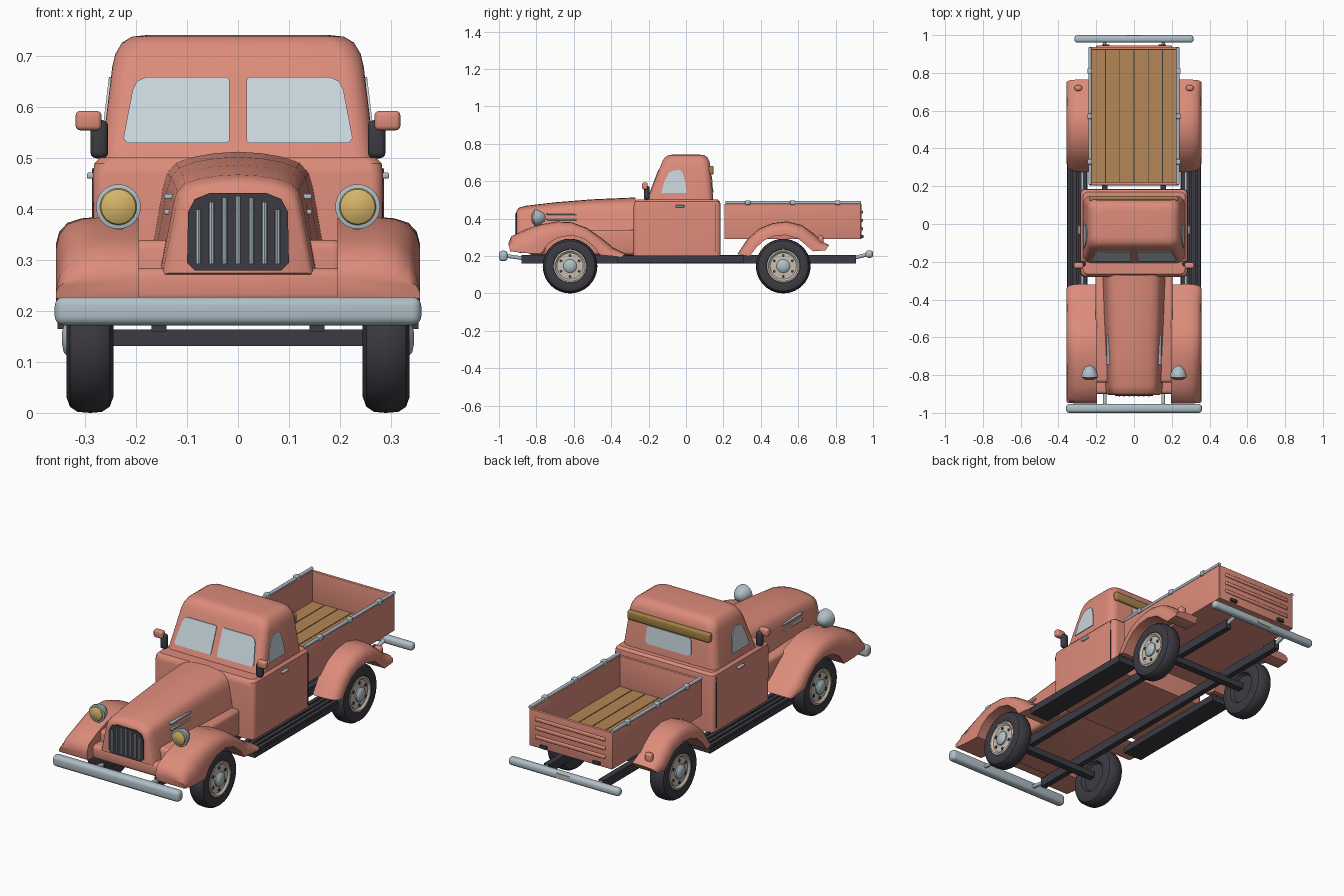
import bpy, bmesh, math
from mathutils import Vector


def material(name, rgb):
    m = bpy.data.materials.new(name)
    m.diffuse_color = (*rgb, 1)
    return m


PINK = material("salmon paint", (0.72, 0.26, 0.195))
DARK = material("charcoal", (0.045, 0.044, 0.055))
STEEL = material("pale steel", (0.43, 0.52, 0.57))
GLASS = material("pale glass", (0.57, 0.66, 0.71))
AMBER = material("amber lens", (0.66, 0.46, 0.14))
WOOD = material("plank wood", (0.46, 0.24, 0.09))
BRASS = material("ochre trim", (0.36, 0.21, 0.06))
CREAM = material("cream wheel", (0.60, 0.53, 0.45))


def finish(name, bm, mat, mirror=False, bevel=0.0, segs=3, angle=35):
    if bevel:
        bmesh.ops.bevel(bm, geom=bm.edges[:], offset=bevel, segments=segs,
                        profile=0.5, affect='EDGES')
    if mirror:
        geom = bm.verts[:] + bm.edges[:] + bm.faces[:]
        dup = bmesh.ops.duplicate(bm, geom=geom)["geom"]
        for v in dup:
            if isinstance(v, bmesh.types.BMVert):
                v.co.x = -v.co.x
    bmesh.ops.recalc_face_normals(bm, faces=bm.faces[:])
    me = bpy.data.meshes.new(name)
    bm.to_mesh(me)
    bm.free()
    me.materials.append(mat)
    for p in me.polygons:
        p.use_smooth = True
    me.set_sharp_from_angle(angle=math.radians(angle))
    ob = bpy.data.objects.new(name, me)
    bpy.context.collection.objects.link(ob)
    return ob


def loft(name, rings, mat, **kw):
    """Skin a list of equal closed rings and cap both ends."""
    bm = bmesh.new()
    vs = [[bm.verts.new(p) for p in r] for r in rings]
    n = len(rings[0])
    for a, b in zip(vs, vs[1:]):
        for i in range(n):
            j = (i + 1) % n
            bm.faces.new((a[i], a[j], b[j], b[i]))
    bm.faces.new(vs[0])
    bm.faces.new(vs[-1])
    return finish(name, bm, mat, **kw)


def box(name, x, y, z, mat, bevel=0.0, **kw):
    bm = bmesh.new()
    bmesh.ops.create_cube(bm, size=1)
    for v in bm.verts:
        v.co = Vector([r[0] + (c + 0.5) * (r[1] - r[0]) for c, r in zip(v.co, (x, y, z))])
    return finish(name, bm, mat, bevel=bevel, **kw)


def tube(name, a, b, r, mat, n=12, **kw):
    a, b = Vector(a), Vector(b)
    d = (b - a).normalized()
    u = d.orthogonal().normalized()
    w = d.cross(u)
    ring = lambda c: [c + r * (math.cos(t) * u + math.sin(t) * w)
                      for t in (2 * math.pi * i / n for i in range(n))]
    return loft(name, [ring(a), ring(b)], mat, **kw)


def lathe(name, prof, centre, axis, mat, n=32, **kw):
    """Spin (radius, distance) points around the x or y axis."""
    c, rings = Vector(centre), []
    for r, d in prof:
        ring = []
        for i in range(n):
            p, q = r * math.cos(2 * math.pi * i / n), r * math.sin(2 * math.pi * i / n)
            ring.append(c + Vector((d, p, q) if axis == 'x' else (p, d, q)))
        rings.append(ring)
    return loft(name, rings, mat, **kw)


def plate(name, pts, place, mat, **kw):
    """Thin plate: place(u, v, depth) maps outline points onto a surface."""
    return loft(name, [[place(u, v, d) for u, v in pts] for d in (-0.004, 0.004)], mat, **kw)


def rounded(w, y0, y1, r, z, n=6):
    ring = []
    for cx, cy, s in ((w - r, y1 - r, 0), (r - w, y1 - r, 1), (r - w, y0 + r, 2), (w - r, y0 + r, 3)):
        for i in range(n + 1):
            t = math.pi / 2 * (s + i / n)
            ring.append((cx + r * math.cos(t), cy + r * math.sin(t), z))
    return ring


# Cab body and roof
loft("cab_body", [rounded(w, a, b, r, z) for w, a, b, r, z in (
    (0.283, -0.28, 0.185, 0.025, 0.2), (0.285, -0.28, 0.185, 0.025, 0.47),
    (0.282, -0.276, 0.182, 0.025, 0.49), (0.27, -0.264, 0.17, 0.025, 0.502))], PINK)
loft("cab_roof", [rounded(w, a, b, r, z) for w, a, b, r, z in (
    (0.27, -0.21, 0.147, 0.04, 0.49), (0.247, -0.137, 0.13, 0.04, 0.68),
    (0.241, -0.127, 0.126, 0.045, 0.705), (0.228, -0.113, 0.115, 0.045, 0.727),
    (0.208, -0.095, 0.098, 0.04, 0.739), (0.18, -0.07, 0.07, 0.04, 0.742))], PINK)

# Windows
plate("windshield", [(0.017, 0.535), (0.022, 0.53), (0.218, 0.53), (0.225, 0.54), (0.207, 0.635),
                     (0.198, 0.652), (0.18, 0.66), (0.022, 0.66), (0.017, 0.654)],
      lambda u, v, d: (u, -0.21 + (v - 0.49) * 0.384 - d, v), GLASS, mirror=True)
plate("side_window", [(-0.133, 0.537), (-0.115, 0.6), (-0.093, 0.643), (-0.07, 0.657), (-0.035, 0.66),
                      (-0.018, 0.645), (-0.005, 0.6), (0.004, 0.537)],
      lambda u, v, d: (0.27 - (v - 0.49) * 0.121 + d, u, v), GLASS, mirror=True)
plate("rear_window", [(-0.13, 0.55), (-0.12, 0.54), (0.12, 0.54), (0.13, 0.55), (0.125, 0.62),
                      (0.115, 0.63), (-0.115, 0.63), (-0.125, 0.62)],
      lambda u, v, d: (u, 0.147 - (v - 0.49) * 0.09 + d, v), GLASS)
box("rear_visor", (-0.235, 0.235), (0.118, 0.148), (0.635, 0.682), BRASS, 0.01)
box("door_handle", (0.283, 0.297), (-0.055, -0.008), (0.46, 0.472), STEEL, 0.004, mirror=True)
box("door_seam", (0.28, 0.287), (0.158, 0.161), (0.22, 0.48), DARK, mirror=True)

# Hood with arched cross-sections
HALF = [(1.22, 0), (1.0, 0.72), (0.94, 0.84), (0.82, 0.915), (0.6, 0.96), (0.32, 0.988)]


def hood_ring(y, w, bottom, top):
    pts = [(f, g) for f, g in HALF] + [(0, 1)] + [(-f, g) for f, g in reversed(HALF)]
    return [(f * w, y, bottom + g * (top - bottom)) for f, g in pts]


loft("hood", [hood_ring(*s) for s in (
    (-0.905, 0.112, 0.275, 0.443), (-0.895, 0.122, 0.27, 0.457), (-0.86, 0.127, 0.265, 0.468),
    (-0.7, 0.133, 0.25, 0.487), (-0.5, 0.141, 0.25, 0.503), (-0.27, 0.148, 0.25, 0.513))], PINK, angle=45)
box("engine_bay", (-0.205, 0.205), (-0.84, -0.27), (0.205, 0.34), PINK, 0.018)
box("front_apron", (-0.215, 0.215), (-0.9, -0.75), (0.215, 0.285), PINK, 0.018)
for i, z in enumerate((0.395, 0.425)):
    box("hood_louvre_%d" % i, (0.125, 0.145), (-0.745, -0.585), (z - 0.005, z + 0.005), STEEL, 0.003, mirror=True)

# Grille panel and bars
plate("grille_panel", [(-0.1, 0.295), (-0.085, 0.28), (0.085, 0.28), (0.1, 0.295), (0.098, 0.395), (0.085, 0.42),
                       (0.055, 0.432), (-0.055, 0.432), (-0.085, 0.42), (-0.098, 0.395)],
      lambda u, v, d: (u, -0.906 - d, v), DARK)
for i in range(-3, 4):
    x = i * 0.026
    tube("grille_bar_%d" % (i + 3), (x, -0.91, 0.292), (x, -0.91, 0.426 - 0.003 * i * i), 0.005, STEEL, 8)


# Fenders: skin between outer curve and wheel-arch curve
def fender(name, stations, x0, x1):
    rings = []
    for oy, oz, iy, iz in stations:
        rings.append([(x, iy + s * (oy - iy), iz + s * (oz - iz)) for x, s in (
            (x0, 0), (x0, 0.98), (x1 - 0.085, 1), (x1 - 0.05, 0.96), (x1 - 0.022, 0.84),
            (x1 - 0.006, 0.6), (x1, 0.3), (x1, 0))])
    return loft(name, rings, PINK, mirror=True, angle=50)


fender("front_fender", [
    (-0.95, 0.265, -0.94, 0.225), (-0.935, 0.305, -0.86, 0.215), (-0.86, 0.342, -0.775, 0.213),
    (-0.77, 0.37, -0.738, 0.265), (-0.69, 0.384, -0.685, 0.298), (-0.61, 0.38, -0.61, 0.31),
    (-0.53, 0.35, -0.545, 0.292), (-0.45, 0.295, -0.487, 0.245), (-0.39, 0.245, -0.46, 0.205),
    (-0.32, 0.21, -0.35, 0.195)], 0.195, 0.357)
fender("rear_fender", [
    (0.275, 0.21, 0.34, 0.198), (0.33, 0.292, 0.375, 0.245), (0.39, 0.345, 0.42, 0.285),
    (0.46, 0.375, 0.47, 0.306), (0.54, 0.385, 0.53, 0.312), (0.62, 0.365, 0.6, 0.293),
    (0.68, 0.322, 0.65, 0.25), (0.72, 0.282, 0.68, 0.225), (0.765, 0.258, 0.745, 0.23)], 0.23, 0.357)
box("fender_marker", (0.275, 0.315), (0.705, 0.735), (0.26, 0.31), PINK, 0.012, mirror=True)

# Headlights
lathe("headlight_bucket", [(0.006, 0.05), (0.022, 0.043), (0.035, 0.025), (0.044, 0), (0.044, -0.012), (0.037, -0.014)],
      (0.235, -0.8, 0.405), 'y', STEEL, mirror=True)
lathe("headlight_lens", [(0.038, -0.01), (0.034, -0.018), (0.02, -0.025), (0.004, -0.027)],
      (0.235, -0.8, 0.405), 'y', AMBER, mirror=True)
tube("headlight_stem", (0.235, -0.785, 0.33), (0.235, -0.785, 0.375), 0.012, PINK, mirror=True)

# Side mirrors
box("mirror_arm", (0.255, 0.29), (-0.225, -0.195), (0.5, 0.575), DARK, 0.012, mirror=True)
box("mirror_head", (0.268, 0.319), (-0.235, -0.205), (0.555, 0.593), PINK, 0.009, mirror=True)

# Wheels
for pos, y in (("front", -0.62), ("rear", 0.52)):
    c = (0, y, 0.146)
    lathe(pos + "_tyre", [(0.08, 0.318), (0.09, 0.332), (0.115, 0.337), (0.134, 0.33), (0.144, 0.315), (0.146, 0.29),
                          (0.144, 0.267), (0.134, 0.252), (0.115, 0.245), (0.08, 0.25), (0.07, 0.265)],
          c, 'x', DARK, 40, mirror=True)
    lathe(pos + "_wheel_disc", [(0.088, 0.315), (0.088, 0.332), (0.08, 0.334), (0.07, 0.325), (0.02, 0.328)],
          c, 'x', CREAM, mirror=True)
    lathe(pos + "_hub_cap", [(0.036, 0.32), (0.036, 0.334), (0.028, 0.342), (0.01, 0.346)], c, 'x', STEEL, 24, mirror=True)
    for i in range(6):
        t = math.pi * (i + 0.5) / 3
        p = Vector((0.32, y + 0.056 * math.cos(t), 0.146 + 0.056 * math.sin(t)))
        tube("%s_wheel_hole_%d" % (pos, i), p, p + Vector((0.009, 0, 0)), 0.008, DARK, 10, mirror=True)
    box(pos + "_axle", (-0.25, 0.25), (y - 0.018, y + 0.018), (0.131, 0.164), DARK)

# Chassis rails and running boards
box("chassis_rail", (0.14, 0.17), (-0.88, 0.91), (0.16, 0.205), DARK, mirror=True)
box("running_board", (0.245, 0.355), (-0.37, 0.31), (0.165, 0.192), DARK, mirror=True)
for i in range(4):
    x = 0.259 + i * 0.028
    box("running_board_slat_%d" % i, (x - 0.01, x + 0.01), (-0.37, 0.31), (0.19, 0.203), DARK, mirror=True)
box("running_board_trim", (0.268, 0.278), (-0.35, 0.29), (0.19, 0.197), STEEL, mirror=True)

# Bumpers and brackets
box("front_bumper", (-0.36, 0.36), (-1.0, -0.953), (0.172, 0.228), STEEL, 0.018, segs=4)
box("rear_bumper", (-0.315, 0.315), (0.96, 1.0), (0.19, 0.23), STEEL, 0.016, segs=4)
tube("front_bumper_bracket", (0.155, -0.96, 0.2), (0.155, -0.85, 0.185), 0.01, STEEL, mirror=True)
tube("rear_bumper_bracket", (0.155, 0.97, 0.208), (0.155, 0.88, 0.185), 0.01, STEEL, mirror=True)
box("number_plate", (-0.04, 0.04), (0.996, 1.0), (0.197, 0.223), CREAM)

# Cargo bed
box("bed_floor", (-0.23, 0.23), (0.21, 0.93), (0.29, 0.312), PINK)
box("plank_gaps", (-0.227, 0.227), (0.215, 0.925), (0.31, 0.316), DARK)
for i in range(6):
    x = -0.227 + i * 0.0757
    box("floor_plank_%d" % i, (x + 0.002, x + 0.0735), (0.218, 0.922), (0.312, 0.322), WOOD)
box("bed_side", (0.222, 0.237), (0.205, 0.935), (0.29, 0.478), PINK, 0.003, mirror=True)
box("bed_front_wall", (-0.235, 0.235), (0.205, 0.22), (0.29, 0.478), PINK, 0.003)
box("tailgate", (-0.235, 0.235), (0.922, 0.938), (0.29, 0.478), PINK, 0.003)
for i, z in enumerate((0.345, 0.39, 0.435)):
    box("tailgate_rib_%d" % i, (-0.2, 0.2), (0.93, 0.946), (z - 0.009, z + 0.009), PINK, 0.005)
box("tailgate_hinge", (0.13, 0.17), (0.932, 0.95), (0.296, 0.312), DARK, 0.003, mirror=True)
tube("bed_rail", (0.233, 0.21, 0.485), (0.233, 0.935, 0.485), 0.0085, STEEL, mirror=True)
for i, y in enumerate((0.33, 0.57, 0.81)):
    box("rail_clamp_%d" % i, (0.222, 0.247), (y - 0.014, y + 0.014), (0.473, 0.497), STEEL, 0.004, mirror=True)
